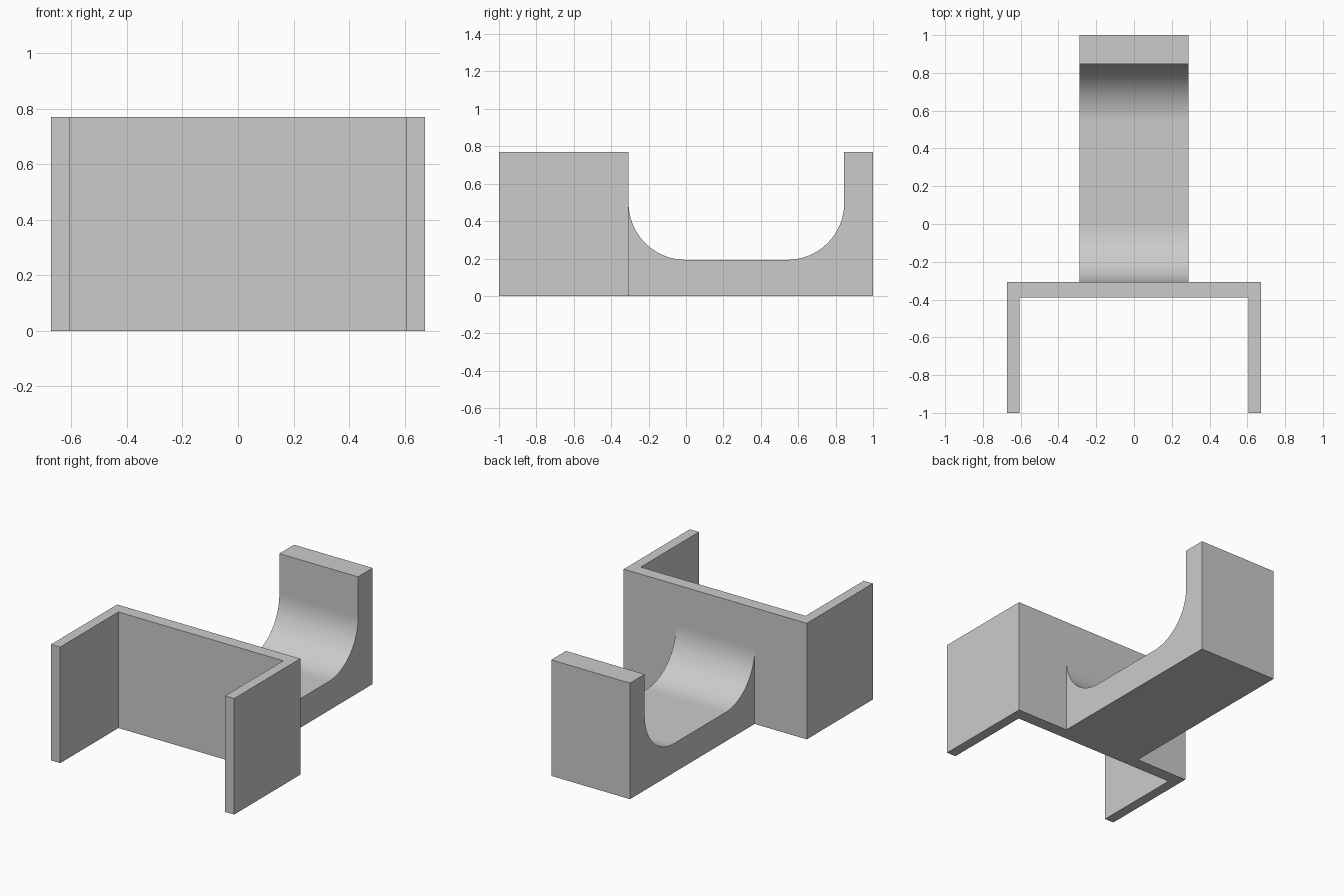
import bpy
import bmesh
import math
from mathutils import Vector

cube = bpy.data.objects.get("Cube")
if cube:
    bpy.data.objects.remove(cube, do_unlink=True)

HEIGHT = 0.77
PLATE_FRONT, PLATE_BACK = -0.39, -0.307
OUTER, INNER = 0.672, 0.605
CRADLE_HALF = 0.289
FLOOR, POST, RADIUS = 0.193, 0.846, 0.305

grey = bpy.data.materials.new("plain_grey")
grey.use_nodes = True
colour = (0.6, 0.6, 0.6, 1)
grey.diffuse_color = colour
grey.node_tree.nodes["Principled BSDF"].inputs["Base Color"].default_value = colour


def extrude_profile(name, points, direction):
    """Make a solid by extruding a closed planar profile."""
    bm = bmesh.new()
    face = bm.faces.new([bm.verts.new(p) for p in points])
    result = bmesh.ops.extrude_face_region(bm, geom=[face], use_keep_orig=True)
    moved = [g for g in result["geom"] if isinstance(g, bmesh.types.BMVert)]
    bmesh.ops.translate(bm, verts=moved, vec=Vector(direction))
    bmesh.ops.recalc_face_normals(bm, faces=bm.faces[:])
    mesh = bpy.data.meshes.new(name)
    bm.to_mesh(mesh)
    bm.free()
    mesh.materials.append(grey)
    obj = bpy.data.objects.new(name, mesh)
    bpy.context.collection.objects.link(obj)
    return obj


def arc(cy, start, end, steps=24):
    """Points of a fillet arc in the side plane."""
    angles = [math.radians(start + (end - start) * i / steps) for i in range(steps + 1)]
    return [(cy + RADIUS * math.cos(a), FLOOR + RADIUS + RADIUS * math.sin(a)) for a in angles]


# U-shaped bracket: back plate with two side walls
half = [(OUTER, PLATE_BACK), (OUTER, -1), (INNER, -1), (INNER, PLATE_FRONT)]
outline = half + [(-x, y) for x, y in reversed(half)]
bracket = extrude_profile("wall_bracket", [(x, y, 0) for x, y in outline], (0, 0, HEIGHT))

# Cradle arm: rounded trough ending in an upright post
root = (PLATE_FRONT + PLATE_BACK) / 2
side = [(root, 0), (1, 0), (1, HEIGHT), (POST, HEIGHT)]
side += arc(POST - RADIUS, 0, -90) + arc(PLATE_BACK + RADIUS, -90, -180)
side.append((root, FLOOR + RADIUS))
cradle = extrude_profile("cradle_arm", [(-CRADLE_HALF, y, z) for y, z in side],
                         (2 * CRADLE_HALF, 0, 0))

# Fuse the arm and bracket into one body
union = bracket.modifiers.new("join_arm", 'BOOLEAN')
union.operation = 'UNION'
union.solver = 'EXACT'
union.object = cradle
bpy.context.view_layer.objects.active = bracket
bpy.ops.object.modifier_apply(modifier=union.name)
bpy.data.objects.remove(cradle, do_unlink=True)
bracket.name = "bracket_with_cradle"

# Smooth only the curved trough faces
for face in bracket.data.polygons:
    face.use_smooth = max(abs(c) for c in face.normal) < 0.9999
